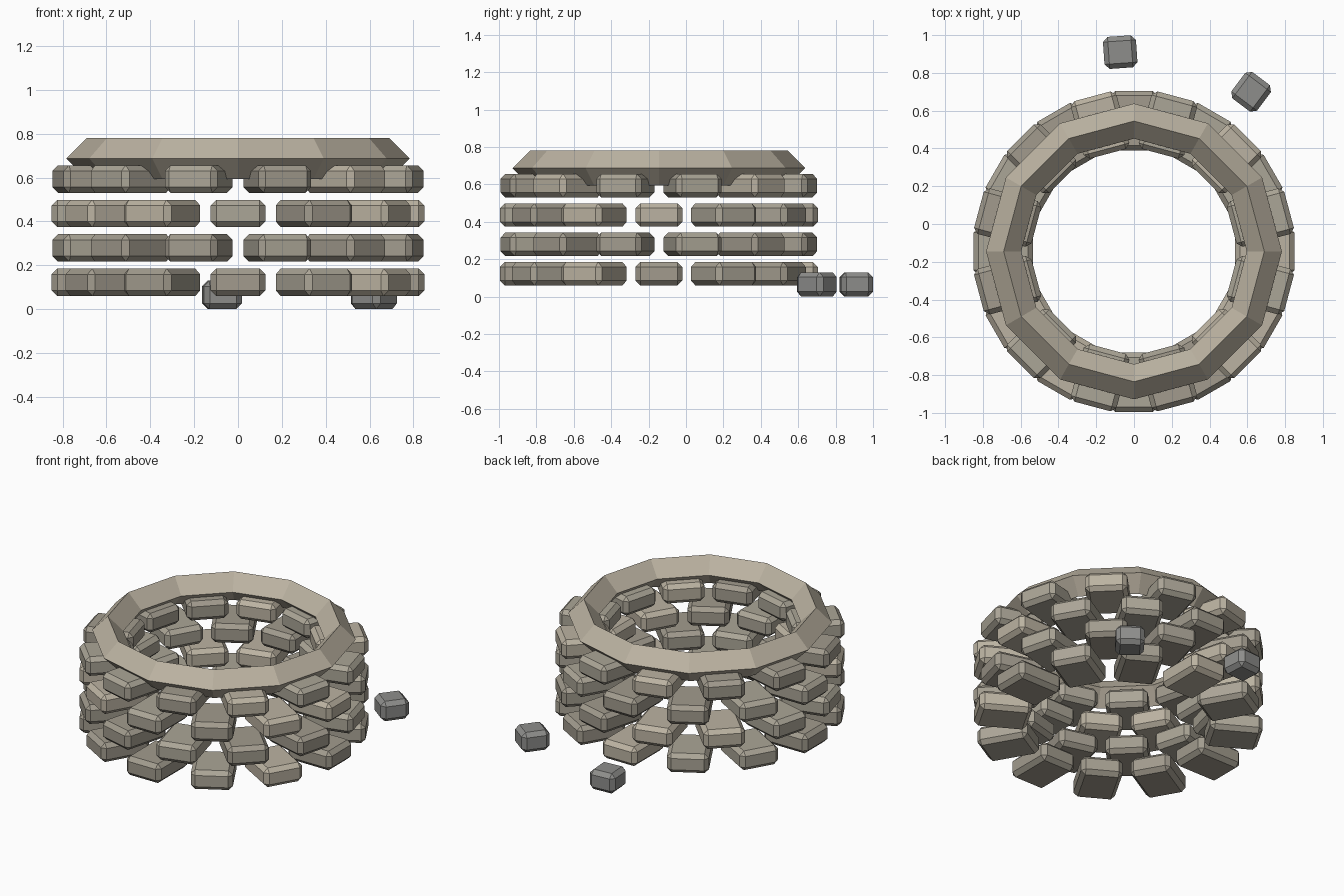
import bpy, bmesh, math, random
from mathutils import Matrix, Vector

if "Cube" in bpy.data.objects:
    bpy.data.objects.remove(bpy.data.objects["Cube"])

random.seed(4)
CY = -0.145  # well centre in y


def material(name, rgb):
    m = bpy.data.materials.new(name)
    m.diffuse_color = (*rgb, 1)
    m.use_nodes = True
    m.node_tree.nodes["Principled BSDF"].inputs["Base Color"].default_value = m.diffuse_color
    return m


tans = [material("stone_dark", (0.36, 0.33, 0.27)),
        material("stone_mid", (0.41, 0.38, 0.31)),
        material("stone_light", (0.50, 0.45, 0.36))]
grey = material("loose_grey", (0.27, 0.27, 0.26))
rim_mat = material("rim_stone", (0.50, 0.45, 0.36))


def make_object(name, bm, mat):
    bmesh.ops.recalc_face_normals(bm, faces=bm.faces)
    me = bpy.data.meshes.new(name)
    bm.to_mesh(me)
    bm.free()
    me.materials.append(mat)
    ob = bpy.data.objects.new(name, me)
    bpy.context.collection.objects.link(ob)
    return ob


def stone(name, size, loc, angle, mat, chamfer=0.026):
    bm = bmesh.new()
    bmesh.ops.create_cube(bm, size=1, matrix=Matrix.Diagonal((*size, 1)))
    bmesh.ops.bevel(bm, geom=bm.edges[:], offset=chamfer, segments=1,
                    affect='EDGES', profile=0.5)
    ob = make_object(name, bm, mat)
    ob.location = loc
    ob.rotation_euler.z = angle
    return ob


# Four staggered courses of twelve stones
R_IN, R_OUT = 0.535, 0.85
r_mid = (R_IN + R_OUT) / 2
for row in range(4):
    for i in range(12):
        a = math.radians(30 * i + 15 * (row % 2))
        stone(f"wall_stone_{row}_{i}", (R_OUT - R_IN, 0.25, 0.125),
              (r_mid * math.cos(a), CY + r_mid * math.sin(a), 0.122 + 0.157 * row),
              a, random.choice(tans))

# Rim: twelve-sided ring with a diamond section
bm = bmesh.new()
rings = []
for i in range(12):
    a = math.radians(30 * i)
    ring = []
    for k in range(4):
        t = math.radians(90 * k)
        r = 0.69 + 0.093 * math.cos(t)
        ring.append(bm.verts.new((r * math.cos(a), r * math.sin(a), 0.093 * math.sin(t))))
    rings.append(ring)
for i in range(12):
    p, q = rings[i], rings[(i + 1) % 12]
    for k in range(4):
        n = (k + 1) % 4
        bm.faces.new((p[k], q[k], q[n], p[n]))
rim = make_object("rim", bm, rim_mat)
rim.location = (0, CY, 0.687)

# Two fallen stones on the ground behind
stone("loose_stone_a", (0.175, 0.17, 0.13), (-0.073, 0.91, 0.065), math.radians(4), grey)
stone("loose_stone_b", (0.175, 0.17, 0.13), (0.62, 0.70, 0.065), math.radians(53), grey)
